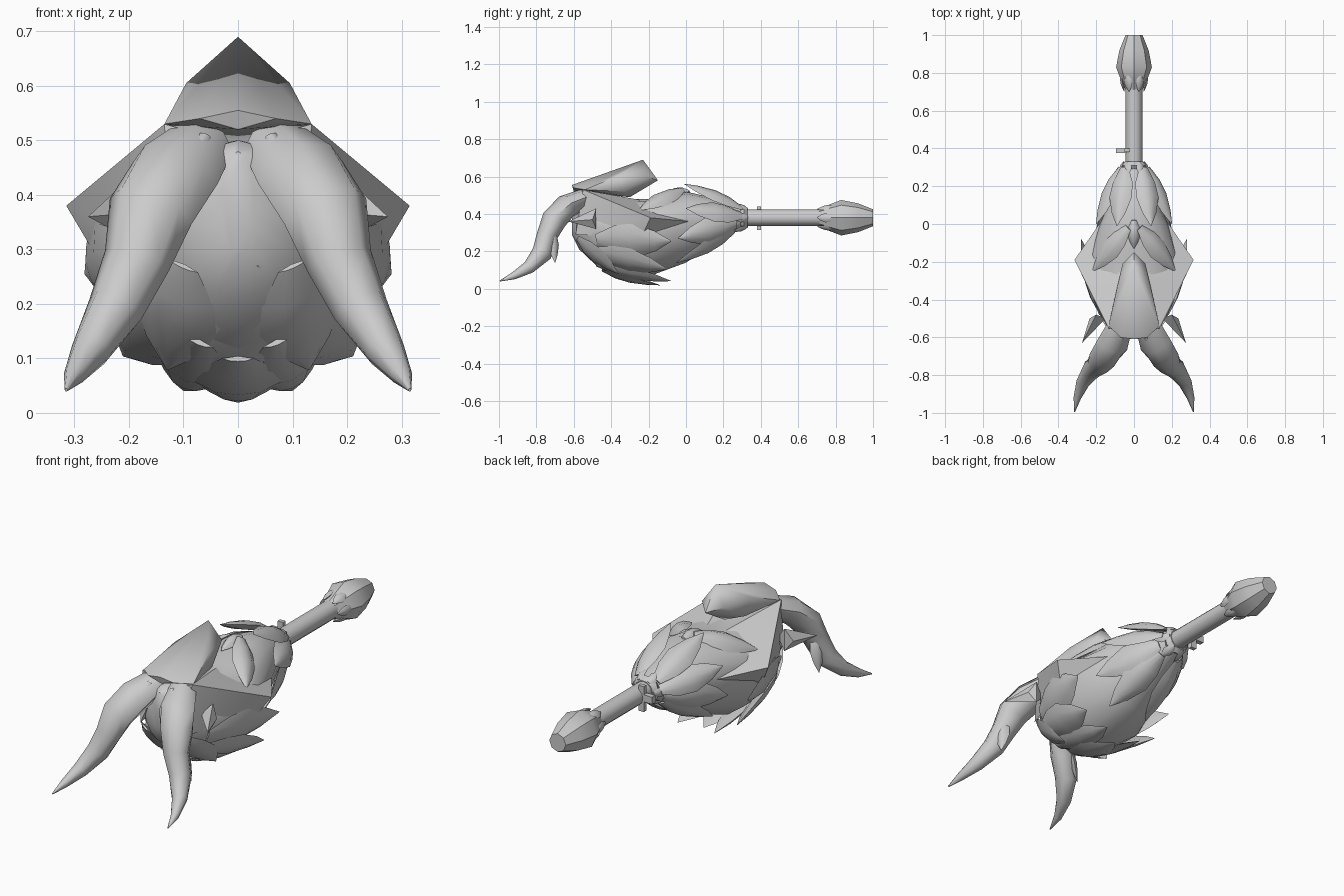
import bpy, bmesh, math
from mathutils import Vector

if "Cube" in bpy.data.objects:
    bpy.data.objects.remove(bpy.data.objects["Cube"])

grey = bpy.data.materials.new("plain_grey")
grey.diffuse_color = (0.6, 0.6, 0.6, 1)
grey.use_nodes = True
grey.node_tree.nodes["Principled BSDF"].inputs["Base Color"].default_value = grey.diffuse_color


def finish(bm, name, angle=40):
    bmesh.ops.recalc_face_normals(bm, faces=bm.faces)
    me = bpy.data.meshes.new(name)
    bm.to_mesh(me)
    bm.free()
    me.materials.append(grey)
    ob = bpy.data.objects.new(name, me)
    bpy.context.collection.objects.link(ob)
    bpy.ops.object.select_all(action='DESELECT')
    ob.select_set(True)
    bpy.context.view_layer.objects.active = ob
    bpy.ops.object.shade_smooth_by_angle(angle=math.radians(angle))
    return ob


def skin(rings, name, angle=40):
    """Bridge equal rings of points and cap both ends."""
    bm = bmesh.new()
    vs = [[bm.verts.new(p) for p in r] for r in rings]
    n = len(vs[0])
    for a, b in zip(vs, vs[1:]):
        for i in range(n):
            j = (i + 1) % n
            bm.faces.new((a[i], a[j], b[j], b[i]))
    bm.faces.new(vs[0])
    bm.faces.new(vs[-1])
    return finish(bm, name, angle)


def hull(points, name, angle=30):
    bm = bmesh.new()
    for p in points:
        bm.verts.new(p)
    res = bmesh.ops.convex_hull(bm, input=bm.verts)
    loose = [v for v in bm.verts if not v.link_faces]
    bmesh.ops.delete(bm, geom=loose, context='VERTS')
    return finish(bm, name, angle)


def mirror_x(p, s):
    return (p[0] * s, p[1], p[2])


def leaf(base, tip, width, out, name, bulge=0.035):
    """Pointed scale with a raised, curved back."""
    b, t, o = Vector(base), Vector(tip), Vector(out).normalized()
    d = t - b
    side = d.cross(o).normalized()
    o = side.cross(d).normalized()
    rings = []
    for f, w, h in ((0, .35, .2), (.25, .85, .9), (.5, 1, 1), (.78, .6, .6), (1, .03, .05)):
        c = b + d * f
        hw = width * w / 2
        rings.append([c - side * hw, c - side * hw * .5 + o * bulge * h * .8, c + o * bulge * h,
                      c + side * hw * .5 + o * bulge * h * .8, c + side * hw, c - o * .012 * w])
    skin(rings, name, 50)


def round_loft(stations, name, n=10):
    """Rings along y: (y, radius), centred on the barrel line."""
    skin([[(r * math.cos(2 * math.pi * i / n), y, .38 + r * math.sin(2 * math.pi * i / n))
           for i in range(n)] for y, r in stations], name)


# Barrel, collar and muzzle
round_loft([(.2, .045), (.78, .045)], "barrel", 12)
round_loft([(.25, .07), (.29, .058), (.31, .07), (.33, .05)], "collar")
round_loft([(.71, .045), (.745, .06), (.77, .072), (.83, .095), (.92, .077), (1, .045)], "muzzle", 8)
for k in range(6):
    a = math.pi * k / 3
    c, s = math.cos(a), math.sin(a)
    leaf((.07 * c, .79, .38 + .07 * s), (.052 * c, .70, .38 + .052 * s), .05, (c, 0, s), "muzzle_sepal", .01)
    leaf((.055 * c, .33, .38 + .055 * s), (.085 * c, .25, .38 + .085 * s), .05, (c, 0, s), "collar_spike", .01)

# Small side nub
hull([(x, y, z) for x in (-.095, -.03) for y in (.375, .40) for z in (.365, .40)], "side_nub")
hull([(x, y, z) for x in (-.05, -.02) for y in (.38, .40) for z in (.315, .44)], "nub_bar")

# Bulb body: y, half width, top, middle, bottom
body = []
for y, w, top, mid, bot in ((.30, .055, .435, .38, .325), (.15, .115, .485, .37, .235),
                            (0, .18, .52, .36, .14), (-.19, .25, .48, .34, .07),
                            (-.35, .235, .48, .33, .065), (-.48, .18, .50, .33, .125),
                            (-.57, .11, .50, .35, .21), (-.61, .03, .48, .37, .29)):
    ring = []
    for i in range(16):
        a = math.pi * i / 8
        s = math.sin(a)
        ring.append((w * math.cos(a), y, mid + s * (top - mid if s > 0 else mid - bot)))
    body.append(ring)
skin(body, "bulb_body", 50)

# Pointed side shields
for s in (1, -1):
    hull([mirror_x(p, s) for p in ((.135, -.55, .53), (.315, -.19, .38), (.17, .02, .36), (.03, -.16, .46),
                                   (.03, -.58, .5), (.12, -.59, .29), (.25, -.24, .27))], "side_shield", 35)

# Hood on top
hull([(0, -.23, .69), (0, -.61, .555), (0, -.60, .52), (0, -.15, .58), (0, -.3, .49)] +
     [mirror_x(p, s) for s in (1, -1) for p in ((.135, -.54, .53), (.095, -.36, .605), (.06, -.21, .60),
                                                (.09, -.33, .52), (.07, -.60, .54))], "hood", 45)

# Front legs: x, y, z, half width, half depth
leg = ((.07, -.53, .49, .065, .05), (.115, -.64, .44, .085, .065), (.16, -.705, .37, .08, .068),
       (.185, -.745, .28, .062, .055), (.225, -.77, .19, .052, .055), (.27, -.84, .115, .037, .035),
       (.30, -.92, .07, .02, .02), (.315, -.995, .042, .003, .003))
for s in (1, -1):
    rings = []
    for i, (x, y, z, w, d) in enumerate(leg):
        p, q = Vector(leg[max(i - 1, 0)][:3]), Vector(leg[min(i + 1, 7)][:3])
        t = (q - p).normalized()
        u = Vector((1, 0, 0))
        u = (u - t * u.dot(t)).normalized()
        v = t.cross(u)
        ring = []
        for k in range(8):
            a = math.pi * k / 4
            ring.append(mirror_x(Vector((x, y, z)) + u * w * math.cos(a) + v * d * math.sin(a), s))
        rings.append(ring)
    skin(rings, "front_leg", 50)
    # Plates along the leg
    leaf(mirror_x((.20, -.72, .33), s), mirror_x((.235, -.70, .14), s), .07, (s, .6, 0), "leg_plate", .02)
    leaf(mirror_x((.06, -.60, .51), s), mirror_x((.15, -.75, .34), s), .06, (0, -1, .6), "leg_ridge", .02)
    # Spike beside each leg
    hull([mirror_x(p, s) for p in ((.275, -.63, .36), (.20, -.48, .43), (.20, -.48, .32), (.15, -.5, .37),
                                   (.235, -.50, .37))], "side_spike")

# Scales on both sides: base, tip, width, outward direction
scales = (
    ((.05, .30, .43), (.09, -.01, .56), .13, (.4, 0, 1), "upper_scale"),
    ((.07, .30, .39), (.20, .00, .43), .13, (1, 0, .7), "shoulder_scale"),
    ((.07, .27, .35), (.20, -.04, .27), .15, (1, 0, -.3), "flank_scale"),
    ((.05, .26, .31), (.11, -.05, .14), .14, (.5, 0, -1), "under_scale"),
    ((.03, -.02, .53), (.22, -.25, .42), .12, (.5, .2, 1), "back_leaf"),
    ((.17, -.48, .26), (.28, -.08, .255), .20, (1, 0, -.4), "rear_side_scale"),
    ((.14, -.50, .20), (.21, -.10, .105), .18, (.8, 0, -.8), "rear_low_scale"),
    ((.07, -.48, .13), (.10, -.08, .042), .15, (.4, 0, -1), "rear_under_scale"),
    ((.10, -.58, .27), (.13, -.36, .08), .17, (.5, -.7, -.7), "front_under_scale"),
)
for base, tip, w, out, name in scales:
    for s in (1, -1):
        leaf(mirror_x(base, s), mirror_x(tip, s), w, mirror_x(out, s), name, .03)

# Central scales
leaf((0, -.59, .27), (0, -.39, .062), .22, (0, -.7, -.7), "front_keel_scale", .02)
leaf((0, -.45, .10), (0, -.14, .02), .17, (0, -.2, -1), "keel_scale", .028)
leaf((0, .02, .52), (0, -.13, .50), .07, (0, 0, 1), "top_scale", .03)
